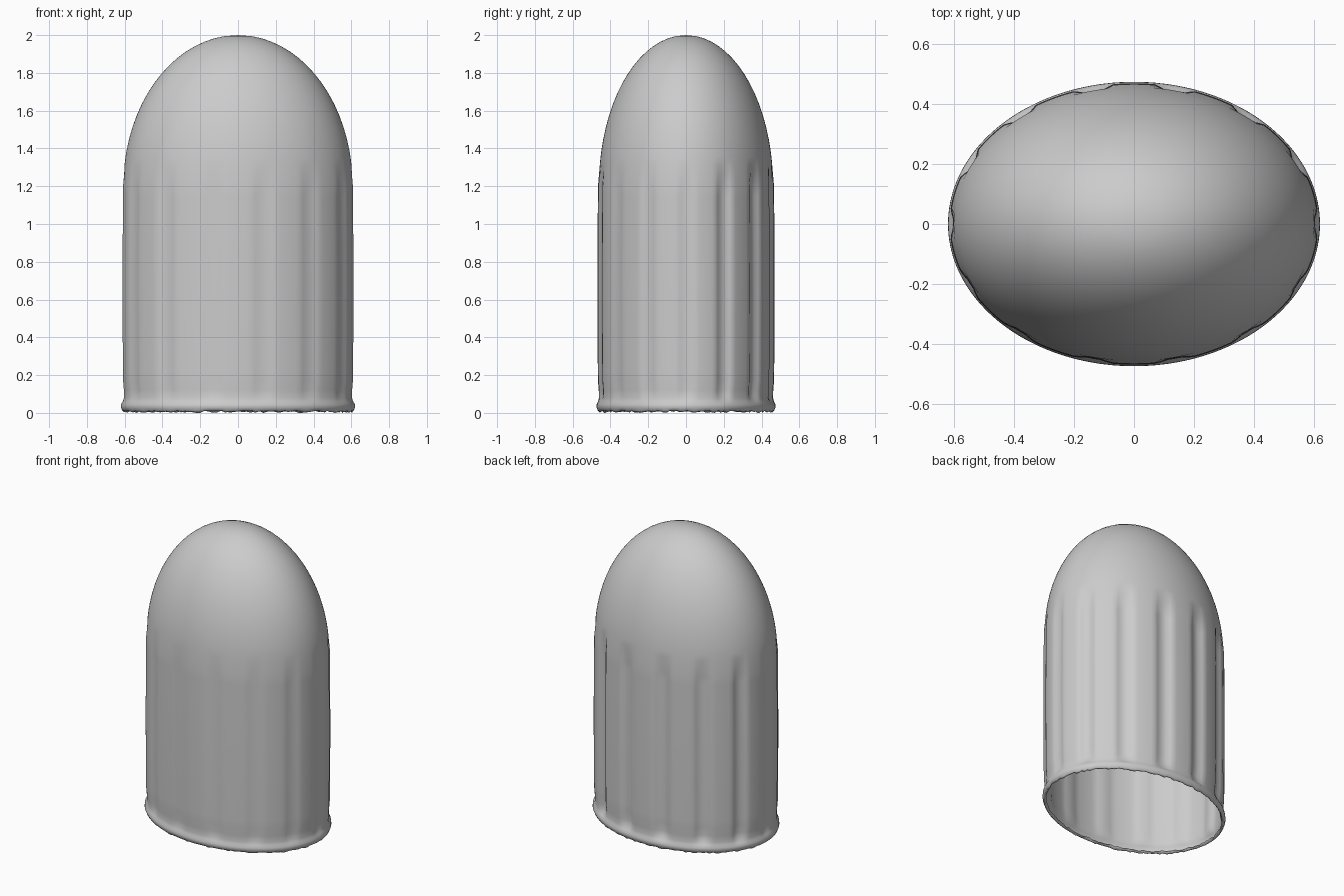
import bpy, bmesh, math, random

if "Cube" in bpy.data.objects:
    bpy.data.objects.remove(bpy.data.objects["Cube"])

random.seed(4)
SEG = 168            # points around the oval
GROOVES = 14         # vertical flutes
A, B = 0.607, 0.461  # half width, half depth

grey = bpy.data.materials.new("plain grey")
grey.diffuse_color = (0.6, 0.6, 0.6, 1)
grey.use_nodes = True
grey.node_tree.nodes["Principled BSDF"].inputs["Base Color"].default_value = grey.diffuse_color


def smooth(a, b, x):
    t = max(0.0, min(1.0, (x - a) / (b - a)))
    return t * t * (3 - 2 * t)


# Profile rows as (height, outward offset from the wall): rolled lip, then wall
rows = [(0.022, -0.012), (0.008, -0.002), (0.012, 0.006), (0.03, 0.013),
        (0.045, 0.012), (0.06, 0.004), (0.08, -0.003), (0.12, -0.004)]
rows += [(0.12 + i * 0.054, 0.003 * math.sin(math.pi * i / 20)) for i in range(1, 21)]
rows += [(1.2 + 0.8 * math.sin(math.radians(d)), 0.0) for d in (8, 11, 14, 18)]
rows += [(1.2 + 0.8 * math.sin(math.radians(d)), 0.0) for d in range(23, 88, 5)]

bm = bmesh.new()
rings = []
for n, (z, off) in enumerate(rows):
    scale = math.sqrt(max(0.0, 1 - (max(0.0, z - 1.2) / 0.8) ** 2))
    fade = smooth(0.05, 0.1, z) * (1 - smooth(1.2, 1.31, z))
    ring = []
    for i in range(SEG):
        t = math.tau * i / SEG
        # Flutes are deeper at the back than at the front
        step = math.tau / GROOVES
        d = abs((t + step / 2) % step - step / 2)
        depth = 0.008 + 0.013 * smooth(-0.3, 0.7, math.sin(t))
        groove = depth * (1 - smooth(0.035, 0.105, d))
        o = off + fade * (0.005 - groove)
        jag = random.uniform(-0.008, 0.004) if n < 2 else 0
        ring.append(bm.verts.new(((A * scale + o) * math.cos(t),
                                  (B * scale + o) * math.sin(t), max(0, z + jag))))
    rings.append(ring)

for low, high in zip(rings, rings[1:]):
    for i in range(SEG):
        j = (i + 1) % SEG
        bm.faces.new((low[i], low[j], high[j], high[i]))

# Closed dome tip
tip = bm.verts.new((0, 0, 2))
for i in range(SEG):
    bm.faces.new((rings[-1][i], rings[-1][(i + 1) % SEG], tip))

mesh = bpy.data.meshes.new("fluted_cap")
bm.to_mesh(mesh)
bm.free()
mesh.materials.append(grey)
cap = bpy.data.objects.new("fluted_cap", mesh)
bpy.context.collection.objects.link(cap)
for p in mesh.polygons:
    p.use_smooth = True
